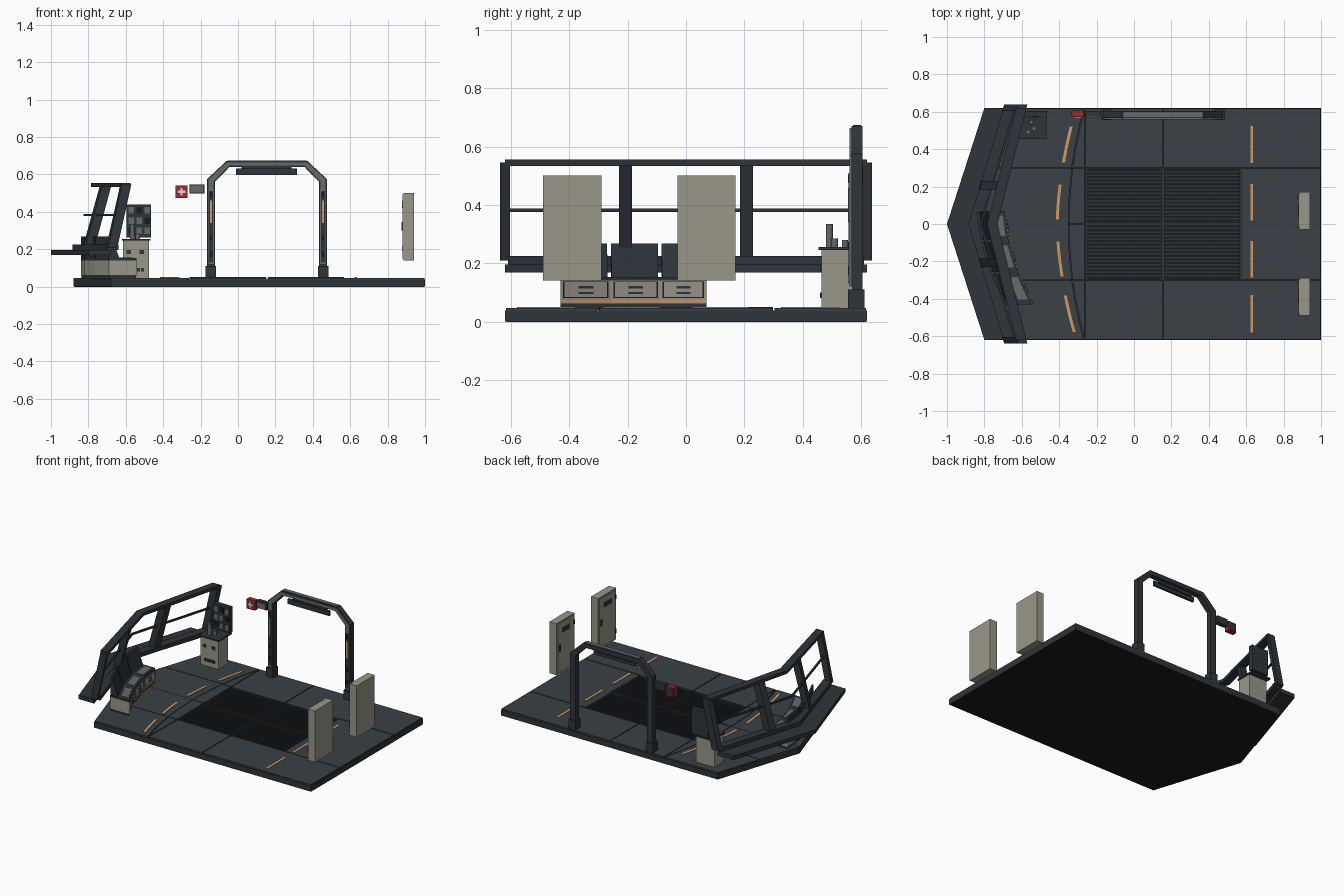
import bpy
import bmesh

cube = bpy.data.objects.get("Cube")
if cube:
    bpy.data.objects.remove(cube, do_unlink=True)


def material(name, r, g, b):
    m = bpy.data.materials.new(name)
    m.diffuse_color = (r, g, b, 1)
    m.use_nodes = True
    m.node_tree.nodes["Principled BSDF"].inputs["Base Color"].default_value = (r, g, b, 1)
    return m


SLATE = material("slate floor", 0.042, 0.052, 0.06)
DARK = material("dark metal", 0.028, 0.035, 0.042)
BLACK = material("black", 0.01, 0.011, 0.013)
GREY = material("grey metal", 0.13, 0.145, 0.145)
BEIGE = material("warm beige", 0.32, 0.31, 0.25)
ORANGE = material("orange", 0.65, 0.32, 0.12)
RED = material("red", 0.35, 0.02, 0.025)
WHITE = material("white", 0.7, 0.7, 0.68)


def loft(name, rings, mat):
    """Closed solid through a list of equal-length rings."""
    bm = bmesh.new()
    rows = [[bm.verts.new(p) for p in ring] for ring in rings]
    n = len(rows[0])
    for a, b in zip(rows, rows[1:]):
        for i in range(n):
            bm.faces.new((a[i], a[(i + 1) % n], b[(i + 1) % n], b[i]))
    bm.faces.new(rows[0])
    bm.faces.new(rows[-1])
    bmesh.ops.recalc_face_normals(bm, faces=bm.faces)
    mesh = bpy.data.meshes.new(name)
    bm.to_mesh(mesh)
    bm.free()
    mesh.materials.append(mat)
    ob = bpy.data.objects.new(name, mesh)
    bpy.context.collection.objects.link(ob)
    return ob


def box(name, x, y, z, mat):
    ring = [(x[0], y[0]), (x[1], y[0]), (x[1], y[1]), (x[0], y[1])]
    return loft(name, [[(*p, h) for p in ring] for h in z], mat)


def plan(name, pts, z, mat):
    return loft(name, [[(px, py, h) for px, py in pts] for h in z], mat)


def upright(name, pts, y, mat):
    return loft(name, [[(px, d, pz) for px, pz in pts] for d in y], mat)


W = 0.62      # half depth of the deck
TOP = 0.047   # walking surface


def prow(y):
    return -0.88 + 0.2 * abs(y) / W


def seam(y):
    return -0.35 + 0.085 * (y / W) ** 2


# Deck slab
plan("deck_base", [(1, -W), (1, W), (-0.68, W), (-0.88, 0), (-0.68, -W)], (0, 0.038), DARK)
plan("deck_underside", [(0.995, -0.615), (0.995, 0.615), (-0.675, 0.615), (-0.875, 0), (-0.675, -0.615)],
     (-0.001, 0.002), BLACK)


def tile(name, left, right, y0, y1, z=(0.036, TOP), mat=SLATE, gap=0.003, steps=8):
    ys = [y0 + gap + (y1 - y0 - 2 * gap) * i / steps for i in range(steps + 1)]
    pts = [(left(y) + gap, y) for y in ys] + [(right(y) - gap, y) for y in reversed(ys)]
    return plan(name, pts, z, mat)


def at(v):
    return lambda y: v


# Deck plates, split by seams
for y0, y1 in ((-W, -0.3), (-0.3, 0), (0, 0.3), (0.3, W)):
    tile("prow_plate", prow, seam, y0, y1, gap=0.003 if abs(y0 + y1) > 0.5 else 0.001)
    tile("curved_plate", seam, at(-0.262), y0, y1)
for y0, y1 in ((-W, -0.3), (0.3, W)):
    tile("side_plate", at(-0.262), at(0.155), y0, y1, steps=1)
    tile("side_plate", at(0.155), at(1), y0, y1, steps=1)
tile("end_plate", at(0.57), at(1), -0.3, 0.3, steps=1)

# Four floor grates
for x0, x1 in ((-0.258, 0.149), (0.161, 0.568)):
    for y0, y1 in ((-0.298, -0.006), (0.006, 0.298)):
        box("grate_pit", (x0, x1), (y0, y1), (0.036, 0.04), BLACK)
        for e in (y0, y1 - 0.01):
            box("grate_frame", (x0, x1), (e, e + 0.01), (0.036, 0.05), DARK)
        for e in (x0, x1 - 0.01):
            box("grate_frame", (e, e + 0.01), (y0, y1), (0.036, 0.05), DARK)
        for i in range(14):
            y = y0 + 0.017 + i * 0.0195
            box("grate_slat", (x0 + 0.01, x1 - 0.01), (y, y + 0.008), (0.038, 0.045), DARK)

# Orange guide strips
for y0, y1 in ((-0.58, -0.38), (-0.285, -0.09), (0.02, 0.215), (0.325, 0.525)):
    box("guide_strip", (0.622, 0.637), (y0, y1), (0.045, 0.05), ORANGE)
    tile("curved_guide_strip", lambda y: seam(y) - 0.072 + 0.03 * abs(y),
         lambda y: seam(y) - 0.05 + 0.03 * abs(y), y0, y1, (0.045, 0.05), ORANGE)


# Pointed window frame
def chevron(name, tip, end, width, z, mat, half=W):
    pts = [(end, -half), (tip, 0), (end, half),
           (end + width, half), (tip + width, 0), (end + width, -half)]
    return plan(name, pts, z, mat)


chevron("window_sill", -1.0, -0.8, 0.12, (0.168, 0.196), DARK)
chevron("window_bottom_beam", -0.885, -0.7, 0.06, (0.196, 0.225), DARK, 0.61)
chevron("window_middle_rail", -0.825, -0.645, 0.012, (0.376, 0.388), DARK, 0.61)
chevron("window_top_beam", -0.785, -0.63, 0.055, (0.533, 0.555), DARK)


def post(name, y0, y1):
    rings = []
    for y in (y0, y1):
        b = -0.885 + 0.185 * abs(y) / W
        t = -0.785 + 0.16 * abs(y) / W
        rings.append([(b, y, 0.21), (b + 0.05, y, 0.21), (t + 0.05, y, 0.545), (t, y, 0.545)])
    loft(name, rings, DARK)


for s in (-1, 1):
    post("window_post", s * 0.185, s * 0.23)
    post("window_end_post", s * 0.603, s * 0.638)

# Curved control console: stations hold outer and inner edge points
stations = [((-0.69, -0.43), (-0.54, -0.43)), ((-0.765, -0.265), (-0.62, -0.257)),
            ((-0.82, -0.09), (-0.67, -0.088)), ((-0.84, 0.07), (-0.69, 0.07))]


def between(a, b, f):
    return tuple(tuple(p + (q - p) * f for p, q in zip(u, v)) for u, v in zip(a, b))


def fan(name, stops, section, mat):
    rings = [[(o[0] + (i[0] - o[0]) * t, o[1] + (i[1] - o[1]) * t, z) for t, z in section]
             for o, i in stops]
    return loft(name, rings, mat)


def band(t0, t1, z0, z1):
    return [(t0, z0), (t1, z0), (t1, z1), (t0, z1)]


fan("console_plinth", stations, band(0.03, 0.96, 0.04, 0.062), DARK)
fan("console_body", stations, band(0, 1, 0.06, 0.14), BEIGE)
fan("console_light_strip", stations, band(0.95, 1.02, 0.066, 0.073), ORANGE)
fan("console_top", stations, band(0, 0.99, 0.14, 0.152), DARK)
for a, b in zip(stations, stations[1:]):
    seg = [between(a, b, 0.04), between(a, b, 0.96)]
    fan("console_screen", seg, [(0.4, 0.15), (0.1, 0.268), (0, 0.268), (0, 0.15)], DARK)
    fan("console_keys", [between(a, b, 0.15), between(a, b, 0.85)], band(0.55, 0.9, 0.15, 0.156), GREY)
    fan("console_drawer_gap", [between(a, b, 0.05), between(a, b, 0.95)], band(0.98, 1.01, 0.08, 0.138), BLACK)
    fan("console_drawer", [between(a, b, 0.08), between(a, b, 0.92)], band(0.98, 1.03, 0.084, 0.135), BEIGE)
    for z in (0.094, 0.114):
        fan("drawer_handle", [between(a, b, 0.35), between(a, b, 0.65)], band(1, 1.05, z, z + 0.008), DARK)

# Wall cabinet with counter and instrument panel
box("cabinet", (-0.615, -0.475), (0.465, 0.565), (0.045, 0.245), BEIGE)
box("cabinet_counter", (-0.62, -0.468), (0.455, 0.6), (0.245, 0.255), DARK)
for x in (-0.585, -0.515):
    box("cabinet_latch", (x - 0.012, x + 0.012), (0.46, 0.47), (0.175, 0.195), DARK)
for i in range(4):
    x = -0.585 + i * 0.022
    box("cabinet_vent", (x, x + 0.016), (0.46, 0.47), (0.08, 0.1), DARK)
box("instrument_panel", (-0.595, -0.465), (0.575, 0.605), (0.262, 0.44), DARK)
for col, x in enumerate((-0.585, -0.543, -0.501)):
    for row, z in enumerate((0.28, 0.335, 0.39)):
        box("instrument", (x, x + 0.03), (0.569, 0.577), (z, z + 0.035),
            GREY if (col + row) % 3 else BLACK)


def cylinder(name, x, y, z0, z1, r, mat):
    bpy.ops.mesh.primitive_cylinder_add(vertices=16, radius=r, depth=z1 - z0, location=(x, y, (z0 + z1) / 2))
    ob = bpy.context.object
    ob.name = name
    ob.data.materials.append(mat)
    bpy.ops.object.shade_smooth_by_angle()


cylinder("flask", -0.565, 0.492, 0.255, 0.335, 0.012, GREY)
cylinder("cup", -0.535, 0.51, 0.255, 0.285, 0.012, GREY)
cylinder("small_cup", -0.55, 0.545, 0.255, 0.28, 0.01, GREY)

# First aid box and wall lamp
box("first_aid_box", (-0.333, -0.27), (0.572, 0.605), (0.473, 0.54), RED)
box("first_aid_back", (-0.326, -0.277), (0.603, 0.607), (0.48, 0.533), DARK)
box("cross_upright", (-0.307, -0.296), (0.568, 0.574), (0.486, 0.528), WHITE)
box("cross_bar", (-0.322, -0.281), (0.568, 0.574), (0.501, 0.513), WHITE)
box("wall_unit", (-0.26, -0.18), (0.575, 0.605), (0.497, 0.547), DARK)
box("wall_unit_face", (-0.253, -0.187), (0.57, 0.577), (0.503, 0.541), GREY)

# Door arch
MID = 0.155


def arch(name, outer, inner, y, mat):
    def side(o):
        return [(o[0], o[3]), (o[0], o[1]), (o[2], o[4])]
    half = side(outer)
    hole = side(inner)
    pts = [(MID - w, z) for w, z in half] + [(MID + w, z) for w, z in reversed(half)]
    pts += [(MID + w, z) for w, z in hole] + [(MID - w, z) for w, z in reversed(hole)]
    return upright(name, pts, y, mat)


arch("door_arch", (0.32, 0.575, 0.218, 0.045, 0.67), (0.278, 0.56, 0.2, 0.045, 0.64), (0.567, 0.605), DARK)
arch("arch_trim", (0.314, 0.572, 0.215, 0.52, 0.664), (0.285, 0.562, 0.203, 0.52, 0.646), (0.56, 0.569), GREY)
box("arch_cap", (MID - 0.21, MID + 0.21), (0.572, 0.6), (0.668, 0.674), GREY)
box("arch_sign", (-0.01, 0.315), (0.56, 0.575), (0.596, 0.63), DARK)
box("arch_sign_hanger", (0.02, 0.285), (0.572, 0.585), (0.62, 0.645), DARK)
for s in (-1, 1):
    def leg(name, w, y, z, mat):
        box(name, sorted((MID + s * w[0], MID + s * w[1])), y, z, mat)
    leg("arch_foot", (0.272, 0.328), (0.556, 0.612), (0.045, 0.11), DARK)
    leg("arch_leg_trim", (0.284, 0.314), (0.561, 0.569), (0.12, 0.52), GREY)
    leg("arch_leg_inlay", (0.289, 0.309), (0.558, 0.563), (0.13, 0.51), DARK)
    leg("arch_light", (0.294, 0.304), (0.555, 0.56), (0.34, 0.46), ORANGE)
    for z in (0.16, 0.245, 0.475):
        leg("arch_slot", (0.292, 0.306), (0.555, 0.56), (z, z + 0.03), BLACK)

# Two upright wall lockers
for y in (-0.49, -0.03):
    box("locker", (0.885, 0.94), (y, y + 0.2), (0.14, 0.5), BEIGE)
    box("locker_door", (0.88, 0.886), (y + 0.008, y + 0.192), (0.148, 0.492), BEIGE)
    box("locker_grille", (0.876, 0.882), (y + 0.06, y + 0.14), (0.42, 0.45), DARK)
    box("locker_handle", (0.874, 0.882), (y + 0.165, y + 0.18), (0.3, 0.345), DARK)
    for z in (0.19, 0.43):
        box("locker_hinge", (0.876, 0.882), (y + 0.008, y + 0.018), (z, z + 0.03), DARK)
